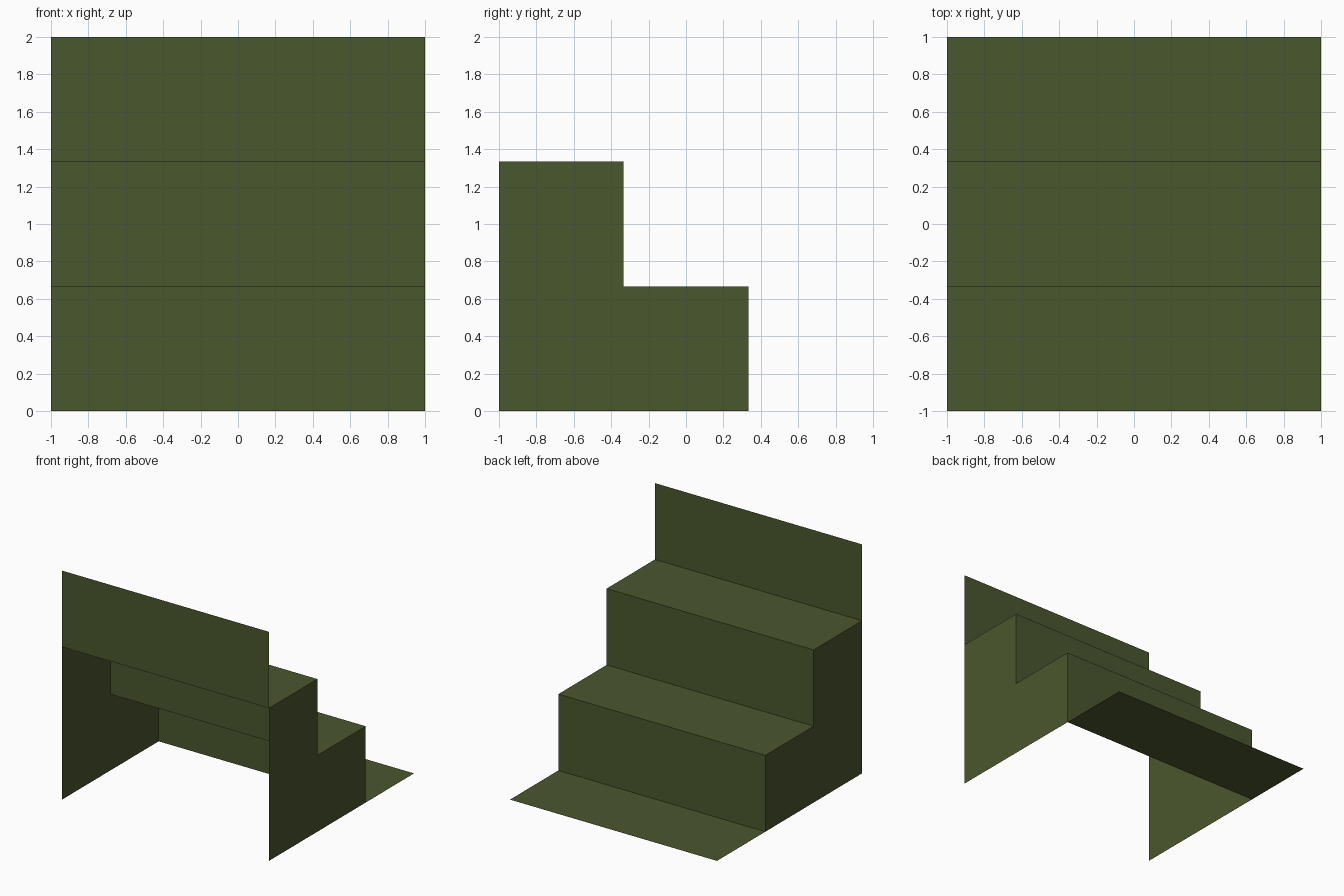
import bpy
import bmesh

cube = bpy.data.objects.get("Cube")
if cube:
    bpy.data.objects.remove(cube, do_unlink=True)

HALF = 1.0      # half width of the staircase
STEP = 2 / 3    # rise and run of one step

# Single flat colour
olive = bpy.data.materials.new("olive green")
olive.use_nodes = True
colour = (0.0685, 0.0953, 0.0273, 1)
olive.diffuse_color = colour
olive.node_tree.nodes["Principled BSDF"].inputs["Base Color"].default_value = colour


def sheet(name, points):
    """Make one thin flat panel from its outline."""
    bm = bmesh.new()
    bm.faces.new([bm.verts.new(p) for p in points])
    mesh = bpy.data.meshes.new(name)
    bm.to_mesh(mesh)
    bm.free()
    mesh.materials.append(olive)
    obj = bpy.data.objects.new(name, mesh)
    bpy.context.collection.objects.link(obj)
    return obj


def strip(name, start, end):
    """Full-width panel between two (y, z) points, facing up or back."""
    (y0, z0), (y1, z1) = start, end
    sheet(name, [(HALF, y0, z0), (-HALF, y0, z0), (-HALF, y1, z1), (HALF, y1, z1)][::-1])


# Risers and treads, from the tall front panel down to the floor sheet
names = ["upper", "middle", "lower"]
for i, level in enumerate(names):
    y = -1 + i * STEP
    z = 2 - i * STEP
    strip(level + "_riser", (y, z), (y, z - STEP))
    strip(level + "_tread", (y, z - STEP), (y + STEP, z - STEP))

# Stepped side walls closing the two raised steps
outline = [(-1, 0), (-1 + 2 * STEP, 0), (-1 + 2 * STEP, STEP),
           (-1 + STEP, STEP), (-1 + STEP, 2 * STEP), (-1, 2 * STEP)]
for side, x in (("left", HALF), ("right", -HALF)):
    path = outline if x > 0 else outline[::-1]
    sheet(side + "_side_wall", [(x, y, z) for y, z in path])
